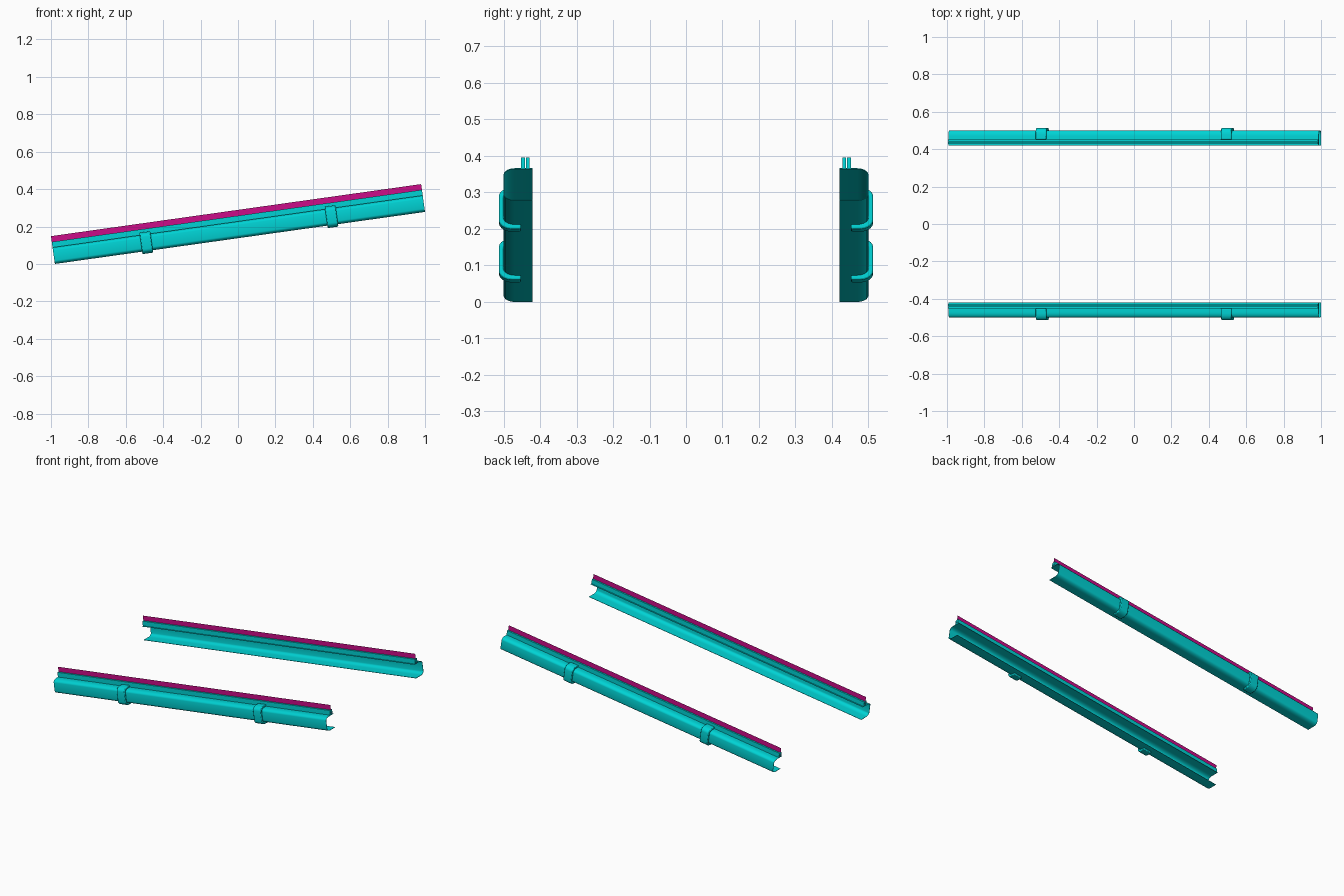
import bpy, bmesh, math
from mathutils import Matrix, Vector

if "Cube" in bpy.data.objects:
    bpy.data.objects.remove(bpy.data.objects["Cube"])

L, H, TOP = 1.9985, 0.089, 0.15      # rail length, channel height, total height
ANG = math.radians(8)
PLACE = Matrix.Translation((-1 + TOP * math.sin(ANG), 0, 0)) @ Matrix.Rotation(-ANG, 4, 'Y')


def material(name, rgb):
    m = bpy.data.materials.new(name)
    m.diffuse_color = (*rgb, 1)
    m.use_nodes = True
    m.node_tree.nodes["Principled BSDF"].inputs["Base Color"].default_value = m.diffuse_color
    return m


TEAL = material("teal", (0.0, 0.65, 0.66))
MAGENTA = material("magenta", (0.6, 0.004, 0.25))


def c_profile(y_in, y_out, z0, z1, ry, rz, n=5):
    """Open C section with rounded outer corners, from top lip to bottom lip."""
    pts = [(y_in, z1)]
    for zc, sign in ((z1 - rz, 1), (z0 + rz, -1)):
        arc = [(y_out - ry + ry * math.sin(a), zc + sign * rz * math.cos(a))
               for a in (math.pi / 2 * i / n for i in range(n + 1))]
        pts += arc if sign > 0 else arc[::-1]
    return pts + [(y_in, z0)]


def extrude(name, pts, x0, x1, side, mat, closed=True, caps=True):
    """Sweep a y/z profile along the sloping rail on the chosen side."""
    bm = bmesh.new()
    rows = [[bm.verts.new(PLACE @ Vector((x, side * y, z))) for y, z in pts] for x in (x0, x1)]
    n = len(pts)
    for i in range(n if closed else n - 1):
        j = (i + 1) % n
        bm.faces.new((rows[0][i], rows[0][j], rows[1][j], rows[1][i]))
    if closed and caps:
        bm.faces.new(rows[0])
        bm.faces.new(rows[1][::-1])
    bmesh.ops.recalc_face_normals(bm, faces=bm.faces)
    me = bpy.data.meshes.new(name)
    bm.to_mesh(me)
    bm.free()
    ob = bpy.data.objects.new(name, me)
    bpy.context.collection.objects.link(ob)
    me.materials.append(mat)
    bpy.ops.object.select_all(action='DESELECT')
    ob.select_set(True)
    bpy.context.view_layer.objects.active = ob
    bpy.ops.object.shade_smooth_by_angle(angle=math.radians(30))
    return ob


def shell(outer, inner):
    return outer + inner[::-1]


def rect(y0, y1, z0, z1):
    return [(y0, z0), (y1, z0), (y1, z1), (y0, z1)]


for label, s in (("front", -1), ("back", 1)):
    # thin channel, open towards the middle
    t = 0.002
    extrude(label + "_channel",
            shell(c_profile(0.42, 0.5, 0, H, 0.03, 0.018),
                  c_profile(0.42, 0.5 - t, t, H - t, 0.028, 0.016)), 0, L, s, TEAL)
    # pair of strips gripping the light strip
    for tag, y in (("inner", 0.4285), ("outer", 0.4415)):
        extrude(f"{label}_{tag}_grip", rect(y, y + 0.0105, H, 0.119), 0, L, s, TEAL)
    # flat upright sheet between the grips
    extrude(label + "_strip", [(0.44, H), (0.44, TOP)], 0, L, s, MAGENTA, closed=False)
    # clamps wrapped round the outside
    for k, x in enumerate((0.5, 1.5)):
        clamp = extrude(f"{label}_clamp_{k + 1}",
                        shell(c_profile(0.452, 0.513, -0.013, H + 0.013, 0.036, 0.025),
                              c_profile(0.452, 0.5, 0, H, 0.03, 0.018)),
                        x - 0.029, x + 0.029, s, TEAL)
        b = clamp.modifiers.new("soft_edges", 'BEVEL')
        b.width, b.segments, b.limit_method = 0.004, 2, 'ANGLE'
        b.angle_limit = math.radians(40)
